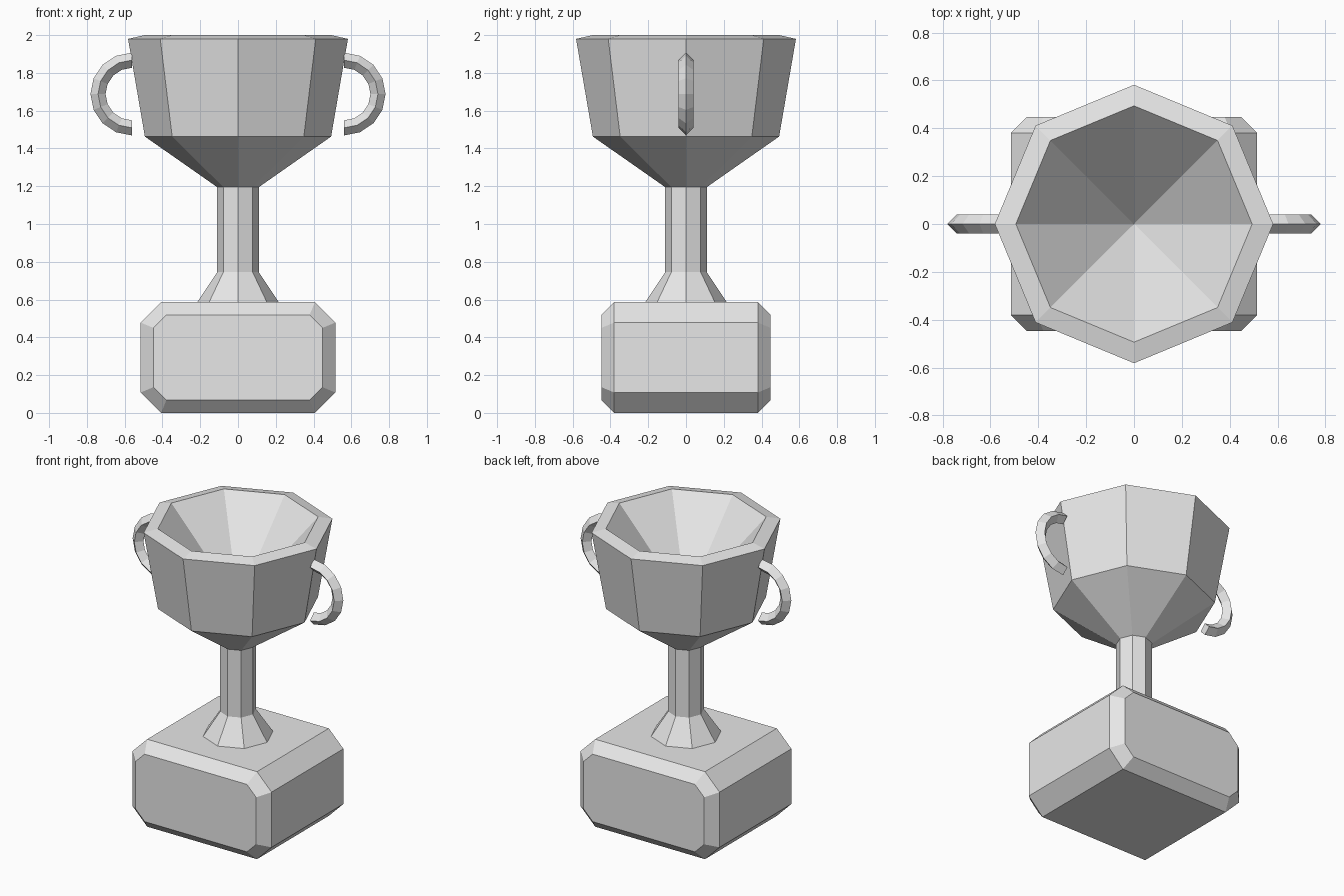
import bpy
import bmesh
from math import cos, sin, pi
from mathutils import Vector

cube = bpy.data.objects.get("Cube")
if cube:
    bpy.data.objects.remove(cube, do_unlink=True)

silver = bpy.data.materials.new("silver_grey")
silver.use_nodes = True
COLOUR = (0.8, 0.8, 0.8, 1)
silver.diffuse_color = COLOUR
silver.node_tree.nodes["Principled BSDF"].inputs["Base Color"].default_value = COLOUR


def loft(name, rings, tip=None):
    """Skin a list of equal-length rings, closing the start with a cap and the end with a cap or a tip."""
    bm = bmesh.new()
    loops = [[bm.verts.new(p) for p in ring] for ring in rings]
    n = len(loops[0])
    for a, b in zip(loops, loops[1:]):
        for i in range(n):
            j = (i + 1) % n
            bm.faces.new((a[i], a[j], b[j], b[i]))
    bm.faces.new(loops[0][::-1])
    if tip:
        apex = bm.verts.new(tip)
        for i in range(n):
            bm.faces.new((loops[-1][i], loops[-1][(i + 1) % n], apex))
    else:
        bm.faces.new(loops[-1])
    bmesh.ops.recalc_face_normals(bm, faces=bm.faces)
    mesh = bpy.data.meshes.new(name)
    bm.to_mesh(mesh)
    bm.free()
    mesh.materials.append(silver)
    obj = bpy.data.objects.new(name, mesh)
    bpy.context.collection.objects.link(obj)
    return obj


def octagon(radius, z):
    return [(radius * cos(k * pi / 4), radius * sin(k * pi / 4), z) for k in range(8)]


def block_outline(y, inset):
    """Rectangle in the xz plane with cut corners, shrunk evenly by the inset."""
    w, h = 0.515 - inset, 0.293 - inset
    cut = 0.108 - inset * (2 - 2 ** 0.5)
    corner = [(w, h - cut), (w - cut, h)]
    quarter = corner + [(-x, z) for x, z in corner[::-1]]
    points = quarter + [(-x, -z) for x, z in quarter]
    return [(x, y, z + 0.293) for x, z in points]


# Plinth: chamfered block with bevelled front and back
loft("plinth", [block_outline(-0.447, 0.067), block_outline(-0.38, 0),
                block_outline(0.38, 0), block_outline(0.447, 0.067)])

# Stem with flared foot
loft("stem", [octagon(r, z) for r, z in ((0.22, 0.58), (0.11, 0.745), (0.11, 1.2))])

# Bowl with sloping rim and conical hollow
bowl = [(0.11, 1.195), (0.493, 1.463), (0.582, 1.98), (0.494, 2.0)]
loft("bowl", [octagon(r, z) for r, z in bowl], tip=(0, 0, 1.46))

# Handles: half rings with a diamond section
for side, label in ((1, "left"), (-1, "right")):
    rings = []
    for k in range(9):
        a = -pi / 2 + k * pi / 8
        out = Vector((side * cos(a), 0, sin(a)))
        centre = Vector((side * 0.562, 0, 1.688)) + out * 0.179
        across = Vector((0, 0.04, 0))
        rings.append([centre + out * 0.04, centre + across,
                      centre - out * 0.04, centre - across])
    loft(label + "_handle", rings)
